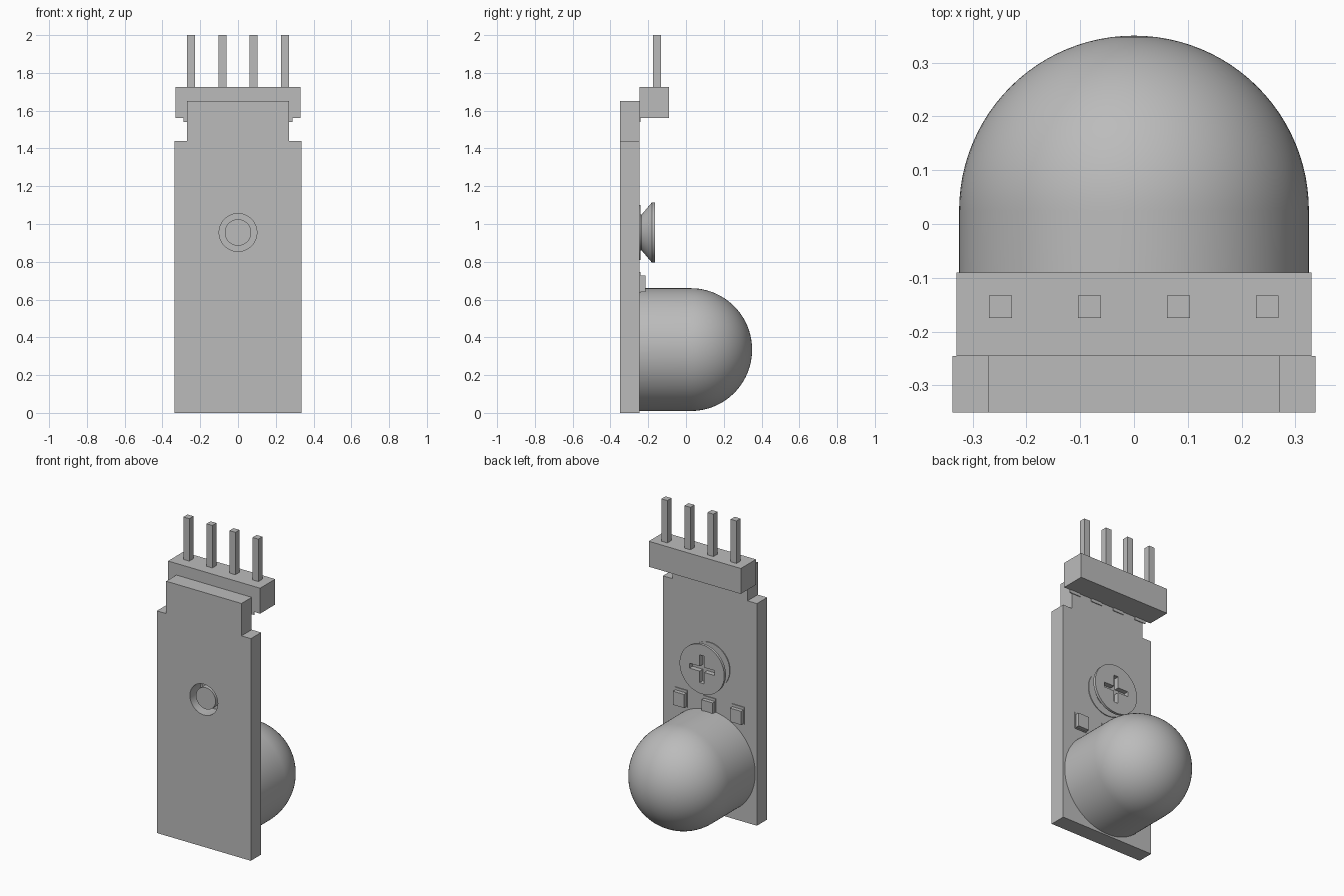
import bpy, bmesh, math
from mathutils import Matrix, Vector

cube = bpy.data.objects.get("Cube")
if cube:
    bpy.data.objects.remove(cube, do_unlink=True)

GREY = (0.5, 0.5, 0.5, 1)
mat = bpy.data.materials.new("neutral_grey")
mat.use_nodes = True
mat.diffuse_color = GREY
mat.node_tree.nodes["Principled BSDF"].inputs["Base Color"].default_value = GREY


def finish(name, bm):
    bmesh.ops.recalc_face_normals(bm, faces=bm.faces)
    mesh = bpy.data.meshes.new(name)
    bm.to_mesh(mesh)
    bm.free()
    mesh.materials.append(mat)
    ob = bpy.data.objects.new(name, mesh)
    bpy.context.collection.objects.link(ob)
    return ob


def box(name, x, y, z):
    """Box from (min, max) ranges on each axis."""
    bm = bmesh.new()
    size = [r[1] - r[0] for r in (x, y, z)]
    mid = [(r[0] + r[1]) / 2 for r in (x, y, z)]
    bmesh.ops.create_cube(bm, size=1, matrix=Matrix.Translation(mid) @ Matrix.Diagonal((*size, 1)))
    return finish(name, bm)


def lathe(name, profile, z, steps=64):
    """Turn a (radius, y) profile about a line along y at height z."""
    bm = bmesh.new()
    verts = [bm.verts.new((r, y, z)) for r, y in profile]
    edges = [bm.edges.new(pair) for pair in zip(verts, verts[1:])]
    bmesh.ops.spin(bm, geom=verts + edges, cent=(0, 0, z), axis=(0, 1, 0),
                   angle=math.tau, steps=steps)
    bmesh.ops.remove_doubles(bm, verts=bm.verts, dist=0.0002)
    ob = finish(name, bm)
    bpy.ops.object.select_all(action='DESELECT')
    ob.select_set(True)
    bpy.context.view_layer.objects.active = ob
    bpy.ops.object.shade_smooth_by_angle(angle=math.radians(30))
    return ob


def cut(target, cutter):
    """Subtract the cutter, keep the result and drop the cutter."""
    cutter.hide_render = True
    mod = target.modifiers.new("cut", 'BOOLEAN')
    mod.operation = 'DIFFERENCE'
    mod.solver = 'EXACT'
    mod.object = cutter
    bpy.context.view_layer.objects.active = target
    bpy.ops.object.modifier_apply(modifier=mod.name)
    bpy.data.objects.remove(cutter, do_unlink=True)


FRONT, BACK = -0.35, -0.245
SCREW_Z, DOME_Z, DOME_R = 0.955, 0.335, 0.325

# Circuit board with a narrower top
half = [(0.337, 0), (0.337, 1.44), (0.27, 1.44), (0.27, 1.65)]
outline = half + [(-x, z) for x, z in reversed(half)]
bm = bmesh.new()
face = bm.faces.new([bm.verts.new((x, FRONT, z)) for x, z in outline])
ext = bmesh.ops.extrude_face_region(bm, geom=[face])
bmesh.ops.translate(bm, vec=Vector((0, BACK - FRONT, 0)),
                    verts=[g for g in ext["geom"] if isinstance(g, bmesh.types.BMVert)])
board = finish("circuit_board", bm)
cut(board, lathe("hole_cutter", [(0, -0.4), (0.1, -0.4), (0.1, -0.2), (0, -0.2)], SCREW_Z))

# Sensor dome: cylinder with a half-ball end
dome = [(0, BACK), (DOME_R, BACK)]
for i in range(25):
    a = math.pi / 2 * i / 24
    dome.append((DOME_R * math.cos(a), 0.025 + DOME_R * math.sin(a)))
lathe("sensor_dome", dome, DOME_Z, 96)

# Adjusting screw with a cross slot, and the thin ring round its hole
screw = lathe("adjusting_screw", [(0, -0.33), (0.07, -0.33), (0.07, -0.243), (0.095, -0.243),
                                  (0.095, -0.235), (0.16, -0.18), (0.16, -0.163),
                                  (0, -0.163)], SCREW_Z)
for w, h in ((0.09, 0.016), (0.016, 0.09)):
    cut(screw, box("slot_cutter", (-w, w), (-0.195, -0.1), (SCREW_Z - h, SCREW_Z + h)))
lathe("screw_pad", [(0.09, BACK), (0.145, BACK), (0.145, -0.24), (0.09, -0.24),
                    (0.09, BACK)], SCREW_Z)

# Small surface parts on their solder pads
for i, x in enumerate((-0.205, 0, 0.205), 1):
    box(f"surface_part_{i}", (x - 0.04, x + 0.04), (BACK, -0.215), (0.64, 0.728))
    box(f"surface_pad_{i}", (x - 0.044, x + 0.044), (BACK, -0.24), (0.635, 0.745))

# Pin header, pins and their solder pads
box("pin_header", (-0.33, 0.33), (BACK, -0.09), (1.56, 1.725))
for i in range(4):
    x = -0.248 + i * 0.1653
    box(f"pin_{i + 1}", (x - 0.021, x + 0.021), (-0.175, -0.133), (1.7, 2))
    box(f"pin_pad_{i + 1}", (x - 0.04, x + 0.04), (BACK, -0.24), (1.54, 1.62))
